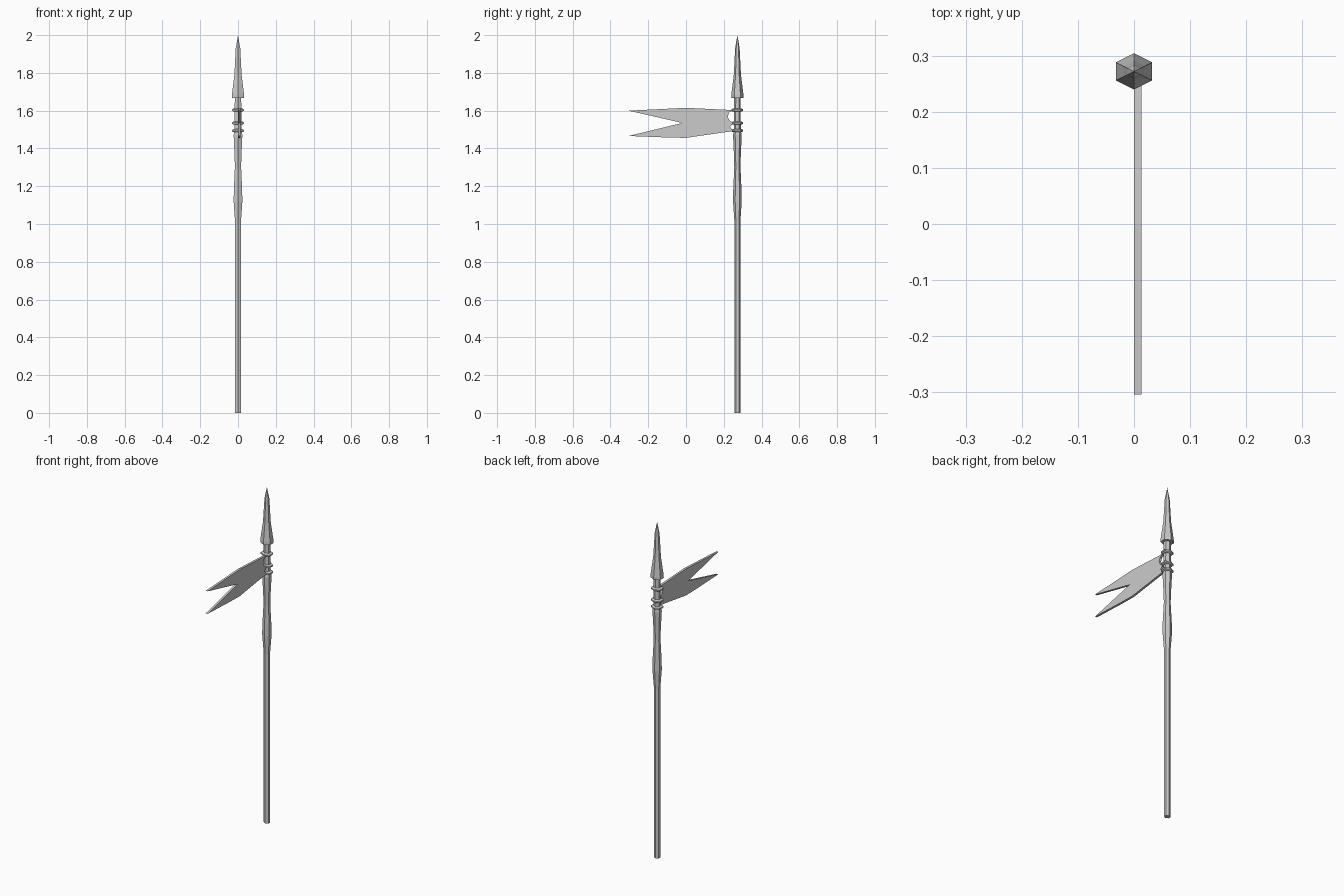
import bpy, bmesh, math

if "Cube" in bpy.data.objects:
    bpy.data.objects.remove(bpy.data.objects["Cube"])

AXIS_Y = 0.272   # the pole stands off centre so pole plus flag is centred


def new_object(name, bm):
    bmesh.ops.recalc_face_normals(bm, faces=bm.faces)
    mesh = bpy.data.meshes.new(name)
    bm.to_mesh(mesh)
    bm.free()
    obj = bpy.data.objects.new(name, mesh)
    bpy.context.collection.objects.link(obj)
    return obj


def hex_lathe(name, profile):
    """Six-sided turned part from (half width in x, z), corners on the y axis."""
    bm = bmesh.new()
    rings = []
    for half, z in profile:
        if half == 0:
            rings.append([bm.verts.new((0, AXIS_Y, z))])
            continue
        ring = []
        for i in range(6):
            a = math.pi / 2 + i * math.pi / 3
            ring.append(bm.verts.new((half * math.cos(a) / math.cos(math.pi / 6),
                                      AXIS_Y + half * math.sin(a), z)))
        rings.append(ring)
    for lo, hi in zip(rings, rings[1:]):
        for i in range(6):
            j = (i + 1) % 6
            if len(hi) == 1:
                bm.faces.new((lo[i], lo[j], hi[0]))
            else:
                bm.faces.new((lo[i], lo[j], hi[j], hi[i]))
    for ring in (rings[0], rings[-1]):
        if len(ring) > 1:
            bm.faces.new(ring)
    return new_object(name, bm)


# Straight pole
hex_lathe("pole", [(0.0155, 0), (0.0155, 1.02)])

# Swelling grip and neck
hex_lathe("grip", [(0.015, 1.0), (0.023, 1.12), (0.022, 1.18), (0.0165, 1.3),
                   (0.018, 1.36), (0.023, 1.47), (0.018, 1.50), (0.017, 1.68)])

# Collars holding the flag
for i, z in enumerate((1.494, 1.534, 1.603)):
    hex_lathe(f"collar_{i + 1}", [(0.024, z - 0.008), (0.031, z - 0.004),
                                  (0.031, z + 0.004), (0.024, z + 0.008)])

# Spear head
hex_lathe("spear_head", [(0.0325, 1.667), (0.032, 1.685), (0.019, 1.79),
                         (0.012, 1.93), (0.0, 2.0)])

# Swallow-tailed flag, scalloped between the collars
outline = [(0.25, 1.603), (0.228, 1.59), (0.221, 1.57), (0.228, 1.55),
           (0.25, 1.534), (0.233, 1.515), (0.25, 1.491), (0.2, 1.485),
           (0.0, 1.456), (-0.1, 1.458), (-0.304, 1.466),
           (-0.02, 1.535), (-0.304, 1.6), (0.0, 1.615)]
bm = bmesh.new()
face = bm.faces.new([bm.verts.new((0, y, z)) for y, z in outline])
out = bmesh.ops.extrude_face_region(bm, geom=[face], use_keep_orig=True)
moved = [g for g in out["geom"] if isinstance(g, bmesh.types.BMVert)]
bmesh.ops.translate(bm, verts=moved, vec=(0.013, 0, 0))
bmesh.ops.triangulate(bm, faces=[f for f in bm.faces if len(f.verts) > 4])
new_object("flag", bm)
